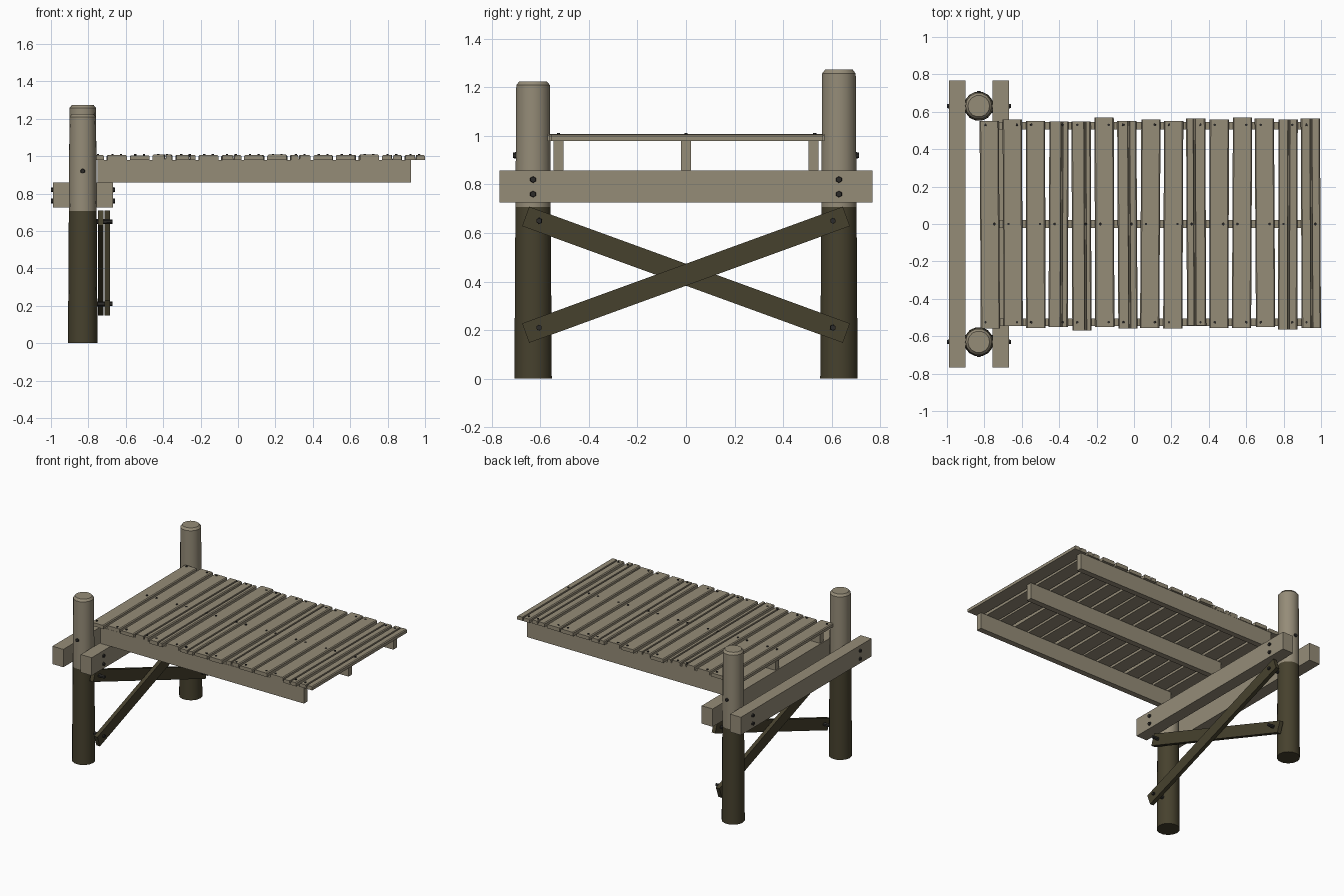
import bpy, bmesh, math, random
from mathutils import Matrix, Vector

if "Cube" in bpy.data.objects:
    bpy.data.objects.remove(bpy.data.objects["Cube"])

random.seed(4)


def material(name, rgb):
    m = bpy.data.materials.new(name)
    m.diffuse_color = (*rgb, 1)
    m.use_nodes = True
    m.node_tree.nodes["Principled BSDF"].inputs["Base Color"].default_value = m.diffuse_color
    return m


WOOD = material("weathered_wood", (0.30, 0.262, 0.187))
WET = material("wet_dark_wood", (0.062, 0.053, 0.027))
IRON = material("dark_iron", (0.025, 0.024, 0.022))


def finish(name, bm, *mats):
    bmesh.ops.recalc_face_normals(bm, faces=bm.faces)
    me = bpy.data.meshes.new(name)
    bm.to_mesh(me)
    bm.free()
    for m in mats:
        me.materials.append(m)
    ob = bpy.data.objects.new(name, me)
    bpy.context.collection.objects.link(ob)
    return ob


def box(name, lo, hi, mat, turn=0.0):
    """Box between two corners, turned about x through its centre."""
    lo, hi = Vector(lo), Vector(hi)
    bm = bmesh.new()
    bmesh.ops.create_cube(bm, size=1, matrix=Matrix.Translation((lo + hi) / 2)
                          @ Matrix.Rotation(turn, 4, 'X') @ Matrix.Diagonal((*(hi - lo), 1)))
    return finish(name, bm, mat)


def bolt(name, a, b, r=0.014, sides=6):
    """Prism from point a to point b."""
    a, b = Vector(a), Vector(b)
    d = b - a
    rot = d.to_track_quat('Z', 'Y').to_matrix().to_4x4()
    bm = bmesh.new()
    bmesh.ops.create_cone(bm, cap_ends=True, segments=sides, radius1=r, radius2=r * 0.85,
                          depth=d.length, matrix=Matrix.Translation((a + b) / 2) @ rot)
    return finish(name, bm, IRON)


def post(name, x, y, top, sides=14):
    """Tapered pile, dark below the water line, with a chamfered top."""
    rings = [(0, 0.079), (0.707, 0.0745), (top - 0.016, 0.071), (top, 0.058)]
    bm = bmesh.new()
    loops = [[bm.verts.new((x + r * math.cos(math.tau * i / sides),
                            y + r * math.sin(math.tau * i / sides), z))
              for i in range(sides)] for z, r in rings]
    bm.faces.new(loops[0]).material_index = 1
    bm.faces.new(loops[-1])
    for k in range(len(rings) - 1):
        for i in range(sides):
            j = (i + 1) % sides
            f = bm.faces.new((loops[k][i], loops[k][j], loops[k + 1][j], loops[k + 1][i]))
            f.material_index = 1 if k == 0 else 0
    ob = finish(name, bm, WOOD, WET)
    bpy.context.view_layer.objects.active = ob
    ob.select_set(True)
    bpy.ops.object.shade_smooth_by_angle(angle=math.radians(35))
    ob.select_set(False)


def plank(name, x, y0, y1, split=None):
    """Deck board: chamfered profile along y, with an optional crack in the top."""
    w, z0, z1, c = 0.0515, 0.979, 1.004 + random.uniform(0, 0.004), 0.006
    prof = [(-w, z0), (w, z0), (w, z1 - c), (w - c, z1)]
    if split is not None:
        prof += [(split + 0.006, z1), (split + 0.003, z0 + 0.006),
                 (split - 0.003, z0 + 0.006), (split - 0.006, z1)]
    prof += [(-w + c, z1), (-w, z1 - c)]
    yaw = random.uniform(-0.004, 0.004)
    bm = bmesh.new()
    ends = [[bm.verts.new((x + px + s * yaw, y, z)) for px, z in prof]
            for y, s in ((y0, -1), (y1, 1))]
    bm.faces.new(ends[0])
    bm.faces.new(ends[1])
    n = len(prof)
    for i in range(n):
        j = (i + 1) % n
        bm.faces.new((ends[0][i], ends[0][j], ends[1][j], ends[1][i]))
    finish(name, bm, WOOD)


# piles with their bolts
PX, PY = -0.83, 0.63
for side, s, top in (("front", -1, 1.225), ("back", 1, 1.273)):
    post(side + "_post", PX, s * PY, top)
    bolt(side + "_stringer_bolt", (PX, s * 0.69, 0.92), (PX, s * 0.712, 0.92))
    for k, z in enumerate((0.76, 0.82)):
        bolt(f"{side}_outer_beam_bolt_{k}", (-0.985, s * PY, z), (-1.0, s * PY, z))
        bolt(f"{side}_inner_beam_bolt_{k}", (-0.67, s * PY, z), (-0.657, s * PY, z))
    for k, z in enumerate((0.21, 0.65)):
        bolt(f"{side}_brace_bolt_{k}", (-0.76, s * 0.605, z), (-0.672, s * 0.605, z))

# paired cross beams clamping the piles
box("outer_cross_beam", (-0.99, -0.768, 0.725), (-0.90, 0.768, 0.858), WOOD)
box("inner_cross_beam", (-0.757, -0.768, 0.725), (-0.667, 0.768, 0.858), WOOD)

# diagonal braces
for name, x, turn in (("falling_brace", -0.748, -20), ("rising_brace", -0.713, 20)):
    box(name, (x, -0.703, 0.3855), (x + 0.029, 0.703, 0.4705), WET, math.radians(turn))

# stringers under the deck
for name, y in (("front", -0.525), ("middle", 0), ("back", 0.525)):
    box(name + "_stringer", (-0.75, y - 0.021, 0.858), (0.925, y + 0.021, 0.98), WOOD)

# deck boards and nails
BACK = [.55, .56, .55, .547, .548, .57, .552, .56, .55, .565, .56, .57, .565, .56, .565]
FRONT = [.56, .545, .555, .55, .57, .55, .56, .555, .56, .543, .555, .555, .55, .565, .555]
SPLIT = {3: 0.016, 4: 0.02, 6: 0.01, 9: -0.008, 13: 0.004, 14: 0.003}
for i in range(15):
    x = -0.771 + i * 0.1226
    plank(f"deck_plank_{i}", x, -FRONT[i], BACK[i], SPLIT.get(i))
    for j, y in enumerate((-0.525, 0, 0.53)):
        nx = x + (-0.023 if (i + j) % 2 == 0 else 0.023)
        bolt(f"nail_{i}_{j}", (nx, y, 0.995), (nx, y, 1.011), 0.008)
